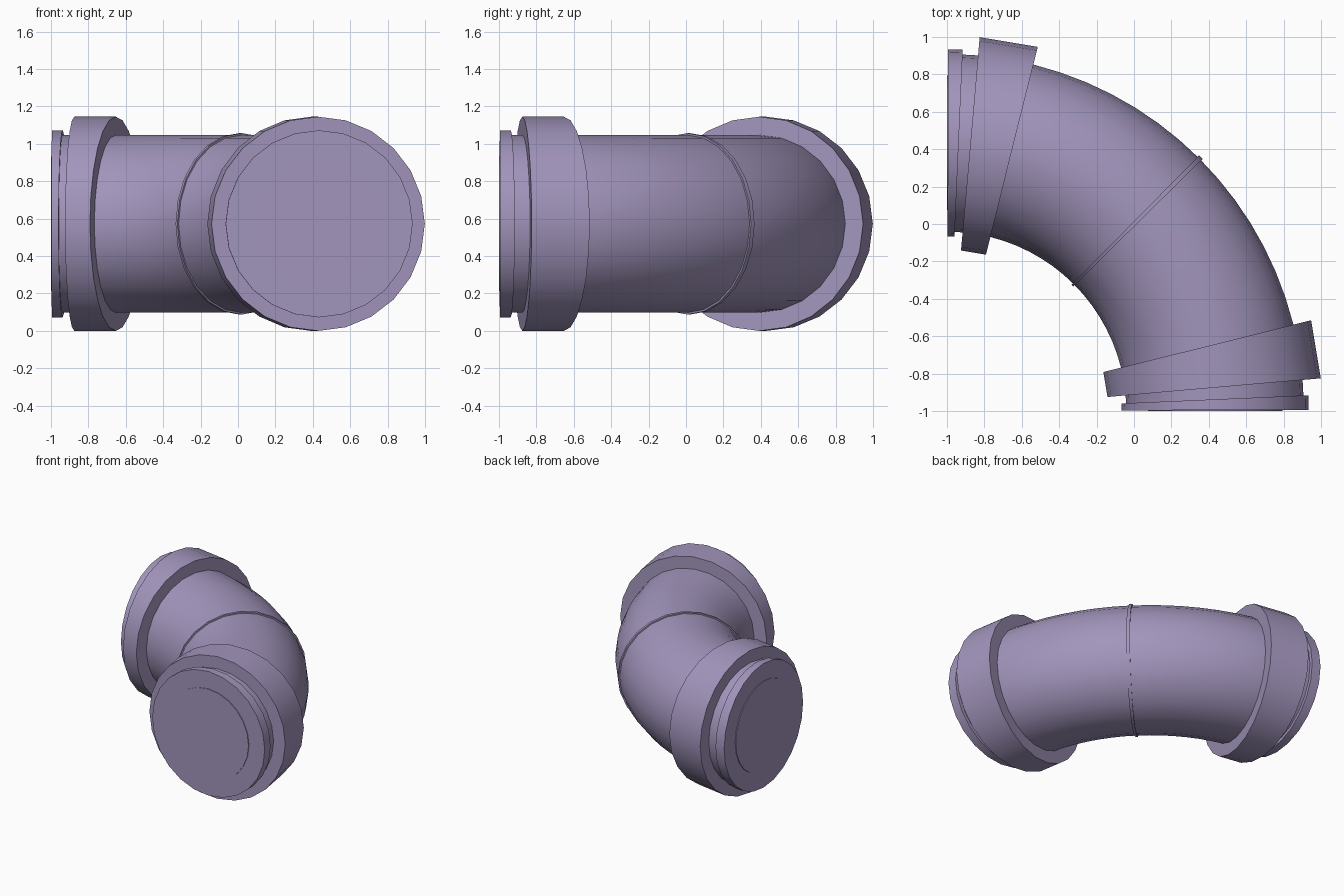
import bpy, bmesh, math

if "Cube" in bpy.data.objects:
    bpy.data.objects.remove(bpy.data.objects["Cube"])

R = 1.434            # bend radius of the centreline
CX, CY, CZ = -1.0, -1.0, 0.5725   # centre of the bend
SIDES = 24

plastic = bpy.data.materials.new("lavender_grey")
plastic.diffuse_color = (0.36, 0.30, 0.50, 1.0)
plastic.use_nodes = True
plastic.node_tree.nodes["Principled BSDF"].inputs["Base Color"].default_value = plastic.diffuse_color


def bend_section(name, radius, a0, a1, steps, flip=False):
    """Capped tube swept around the bend centre between two angles in degrees."""
    bm = bmesh.new()
    rings = []
    for i in range(steps + 1):
        a = math.radians(a0 + (a1 - a0) * i / steps)
        ring = []
        for k in range(SIDES):
            t = 2 * math.pi * k / SIDES
            d = R + radius * math.cos(t)
            ring.append(bm.verts.new((CX + d * math.cos(a), CY + d * math.sin(a),
                                      CZ + radius * math.sin(t))))
        rings.append(ring)
    for lo, hi in zip(rings, rings[1:]):
        for k in range(SIDES):
            n = (k + 1) % SIDES
            bm.faces.new((lo[k], lo[n], hi[n], hi[k]))
    bm.faces.new(rings[0])
    bm.faces.new(rings[-1])
    bmesh.ops.recalc_face_normals(bm, faces=bm.faces)
    mesh = bpy.data.meshes.new(name)
    bm.to_mesh(mesh)
    bm.free()
    mesh.materials.append(plastic)
    obj = bpy.data.objects.new(name, mesh)
    bpy.context.collection.objects.link(obj)
    bpy.ops.object.select_all(action='DESELECT')
    obj.select_set(True)
    bpy.context.view_layer.objects.active = obj
    bpy.ops.object.shade_smooth_by_angle(angle=math.radians(35))
    return obj


# Curved pipe and the thin raised seam at its middle
bend_section("pipe_elbow", 0.475, 1.0, 89.0, 20)
bend_section("middle_seam", 0.485, 44.6, 45.4, 1)

# Matching fittings at both ends
for end in ("front", "left"):
    def span(a0, a1):
        return (a0, a1) if end == "front" else (90 - a1, 90 - a0)
    bend_section(end + "_collar", 0.5725, *span(5, 14), 1)
    bend_section(end + "_flange", 0.5, *span(0.2, 2.5), 1)
    bend_section(end + "_end_disc", 0.36, *span(0, 0.6), 1)
